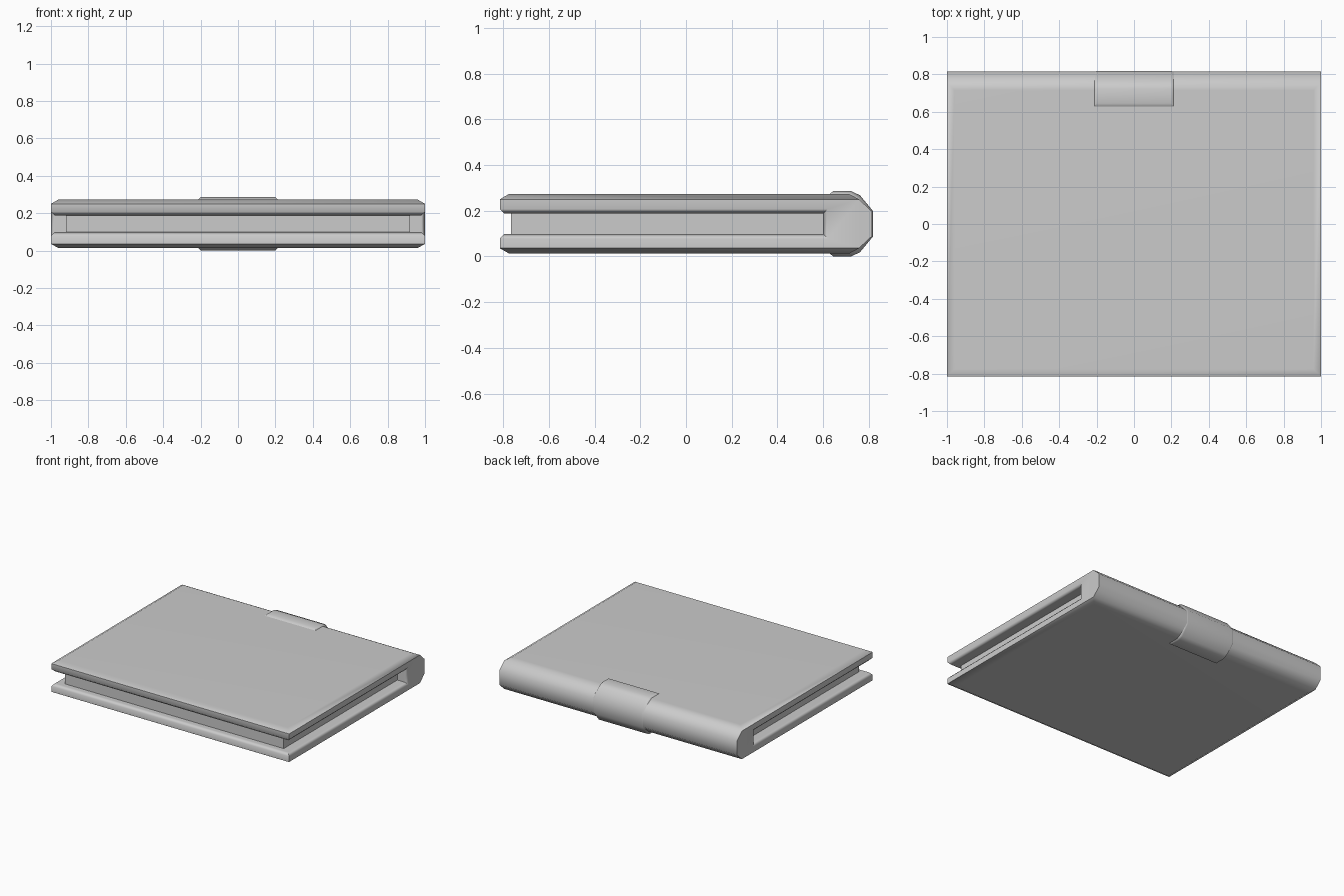
import bpy, bmesh, math

if "Cube" in bpy.data.objects:
    bpy.data.objects.remove(bpy.data.objects["Cube"])

CZ = 0.143  # height of the horizontal mirror plane


def finish(bm, name, angle=50):
    bmesh.ops.remove_doubles(bm, verts=bm.verts, dist=1e-5)
    rim = [e for e in bm.edges if e.is_boundary]
    if rim:
        bmesh.ops.holes_fill(bm, edges=rim, sides=0)
    bmesh.ops.recalc_face_normals(bm, faces=bm.faces)
    mesh = bpy.data.meshes.new(name)
    bm.to_mesh(mesh)
    bm.free()
    obj = bpy.data.objects.new(name, mesh)
    bpy.context.collection.objects.link(obj)
    bpy.ops.object.select_all(action='DESELECT')
    obj.select_set(True)
    bpy.context.view_layer.objects.active = obj
    bpy.ops.object.shade_smooth_by_angle(angle=math.radians(angle))
    mod = obj.modifiers.new("weighted_normals", 'WEIGHTED_NORMAL')
    mod.keep_sharp = True
    return obj


def mirrored(half):
    """Complete an upper half profile by mirroring its heights."""
    return half + [(x, y, -z) for x, y, z in reversed(half)]


def loft(bm, sections, closed):
    """Join lists of points with quads."""
    rows = [[bm.verts.new((x, y, CZ + z)) for x, y, z in s] for s in sections]
    n = len(rows[0])
    for a, b in zip(rows, rows[1:]):
        for i in range(n if closed else n - 1):
            j = (i + 1) % n
            bm.faces.new((a[i], a[j], b[j], b[i]))
    return rows


def flip(section):
    return [(-x, y, z) for x, y, z in section]


# Cover: C-shaped section, chamfered towards both ends
body = mirrored([(0.98, 0.60, 0.045), (0.98, -0.795, 0.045),
                 (1.0, -0.815, 0.065), (1.0, -0.815, 0.107),
                 (0.96, -0.775, 0.130), (0.96, 0.715, 0.130),
                 (1.0, 0.757, 0.107), (1.0, 0.815, 0.053)])
end = mirrored([(1.0, 0.62, 0.065), (1.0, -0.815, 0.065),
                (1.0, -0.815, 0.065), (1.0, -0.815, 0.107),
                (1.0, -0.815, 0.107), (1.0, 0.757, 0.107),
                (1.0, 0.757, 0.107), (1.0, 0.815, 0.053)])
bm = bmesh.new()
# collapsed quads at the mitred corners are cleaned up by the merge
loft(bm, [flip(end), flip(body), body, end], True)
finish(bm, "cover")

# Page block
bm = bmesh.new()
bmesh.ops.create_cube(bm, size=1)
for v in bm.verts:
    v.co = (v.co.x * 1.84, v.co.y * 1.375 - 0.0775, v.co.z * 0.094 + CZ)
finish(bm, "page_block", 30)

# Spine band: wraps the back, with sloped edges
outer = mirrored([(0.20, 0.645, 0.143), (0.20, 0.722, 0.143),
                  (0.20, 0.761, 0.125), (0.20, 0.818, 0.056)])
base = mirrored([(0.213, 0.625, 0.128), (0.213, 0.714, 0.128),
                 (0.213, 0.755, 0.106), (0.213, 0.813, 0.052)])
bm = bmesh.new()
rows = loft(bm, [flip(base), flip(outer), outer, base], False)
for k in (0, -1):
    a = [r[k] for r in rows]
    bm.faces.new(a)
finish(bm, "spine_band")
